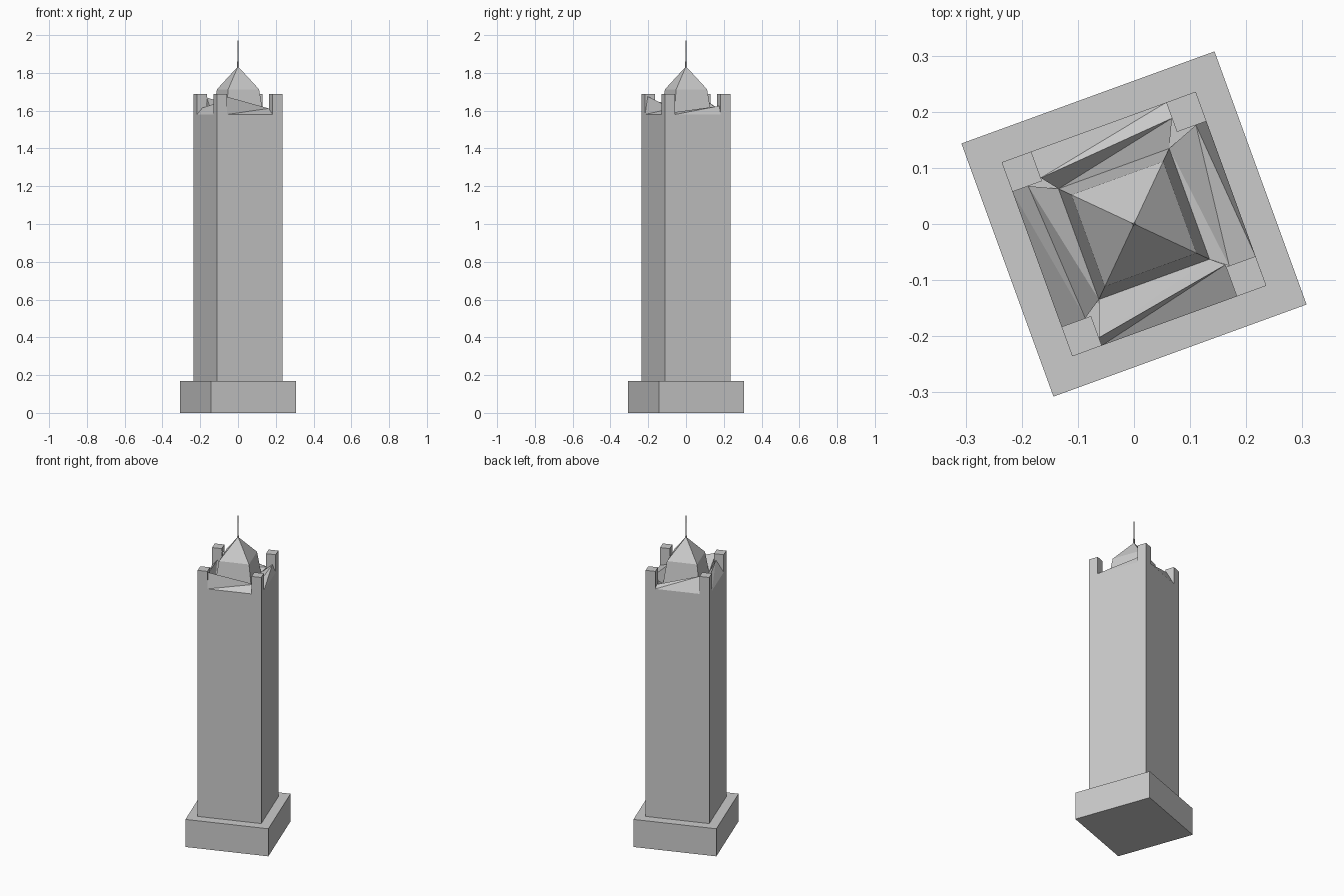
import bpy, bmesh, math
from mathutils import Matrix

if "Cube" in bpy.data.objects:
    bpy.data.objects.remove(bpy.data.objects["Cube"])

TURN = Matrix.Rotation(math.radians(20), 4, 'Z')
S = 0.184      # shaft half width
L = 0.105      # lantern half width
P = 0.056      # corner post width
DECK, TOP = 1.58, 1.688


def make(name, verts, faces, mat=TURN):
    bm = bmesh.new()
    vs = [bm.verts.new(mat @ Matrix.Translation(v).translation) for v in verts]
    for f in faces:
        bm.faces.new([vs[i] for i in f])
    bmesh.ops.recalc_face_normals(bm, faces=bm.faces)
    me = bpy.data.meshes.new(name)
    bm.to_mesh(me)
    bm.free()
    ob = bpy.data.objects.new(name, me)
    bpy.context.collection.objects.link(ob)
    return ob


def frustum(name, levels, mat=TURN):
    """Square stack from (half width, z) levels."""
    verts = [(x * h, y * h, z) for h, z in levels
             for x, y in ((-1, -1), (1, -1), (1, 1), (-1, 1))]
    n = len(levels)
    faces = [(0, 1, 2, 3), tuple(range(4 * n - 4, 4 * n))]
    for k in range(n - 1):
        for i in range(4):
            j = (i + 1) % 4
            faces.append((4 * k + i, 4 * k + j, 4 * k + 4 + j, 4 * k + 4 + i))
    return make(name, verts, faces, mat)


# Plinth, shaft, tapered lantern with pyramid roof, needle spire
frustum("plinth", [(0.24, 0), (0.24, 0.17)])
frustum("shaft", [(S, 0.17), (S, DECK)])
frustum("lantern", [(L, DECK), (0.087, 1.713), (0.003, 1.83)])
frustum("spire", [(0.004, 1.81), (0.0005, 2.0)])

# Corner posts and sloped parapets: ridge height and inset at left / right end
sides = [("front", 1.675, 1.612, 0.015, 0.06),
         ("right", 1.59, 1.625, 0.05, 0.02),
         ("back", 1.595, 1.67, 0.03, 0.05),
         ("left", 1.615, 1.65, 0.03, 0.045)]
for i, (side, zl, zr, dl, dr) in enumerate(sides):
    m = TURN @ Matrix.Rotation(i * math.pi / 2, 4, 'Z')
    c = P / 2
    frustum(side + "_corner_post", [(c, DECK), (c, TOP)],
            m @ Matrix.Translation((c - S, c - S, 0)))
    e = S - P
    make(side + "_parapet",
         [(-e, -S, DECK), (-e, -S + dl, zl), (-L, -L, DECK),
          (e, -S, DECK), (e, -S + dr, zr), (L, -L, DECK)],
         [(0, 1, 2), (3, 5, 4), (0, 3, 4), (0, 4, 1),
          (1, 4, 5), (1, 5, 2), (0, 2, 5, 3)], m)
